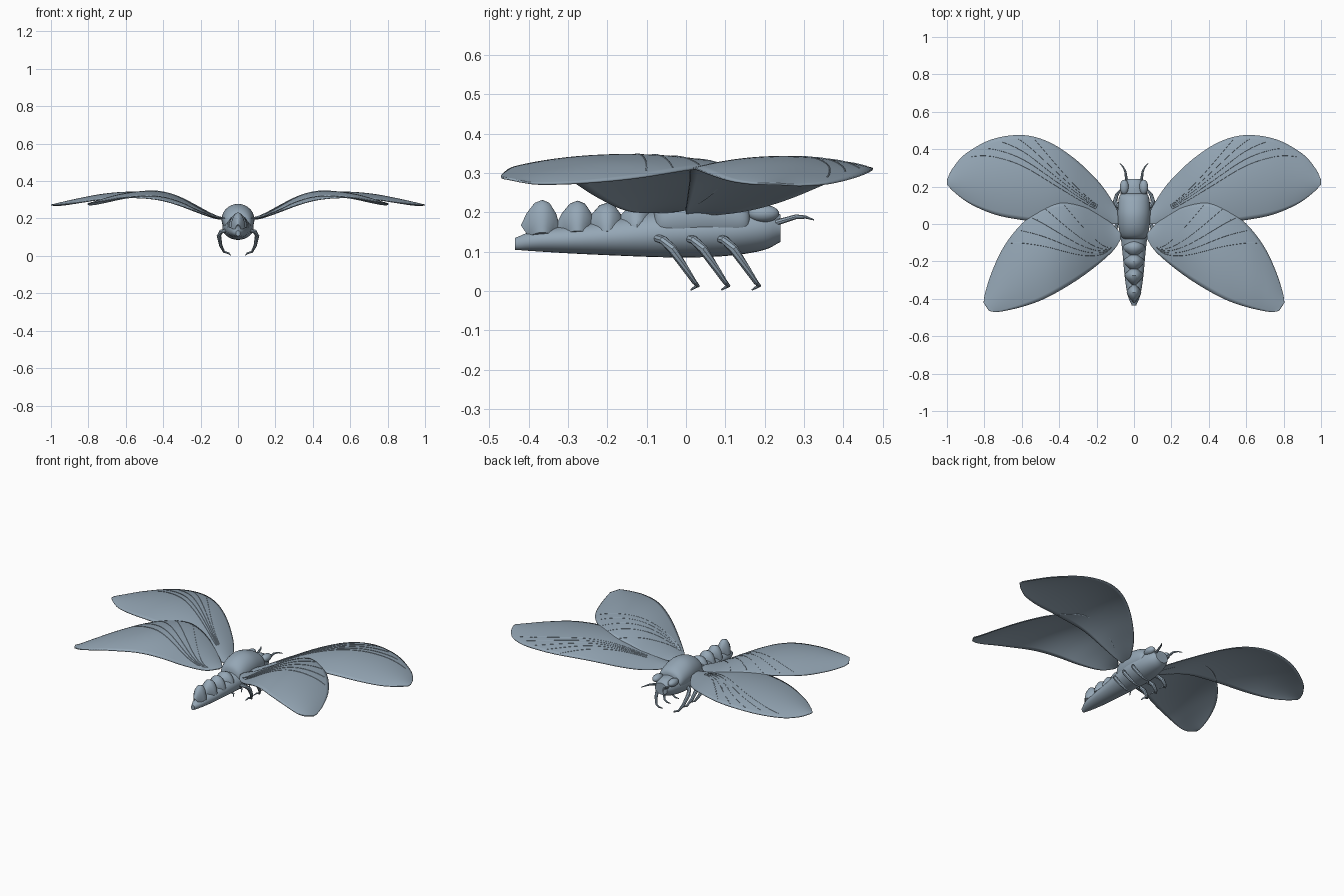
import bpy, bmesh, math
from mathutils import Vector

if "Cube" in bpy.data.objects:
    bpy.data.objects.remove(bpy.data.objects["Cube"])

slate = bpy.data.materials.new("slate_blue")
slate.diffuse_color = (0.30, 0.385, 0.465, 1)
slate.use_nodes = True
slate.node_tree.nodes["Principled BSDF"].inputs["Base Color"].default_value = slate.diffuse_color


def finish(name, bm, mirror=False, thick=0, angle=40):
    bmesh.ops.recalc_face_normals(bm, faces=bm.faces[:])
    me = bpy.data.meshes.new(name)
    bm.to_mesh(me)
    bm.free()
    me.materials.append(slate)
    ob = bpy.data.objects.new(name, me)
    bpy.context.collection.objects.link(ob)
    bpy.ops.object.select_all(action='DESELECT')
    ob.select_set(True)
    bpy.context.view_layer.objects.active = ob
    bpy.ops.object.shade_smooth_by_angle(angle=math.radians(angle))
    if thick:
        m = ob.modifiers.new("Thickness", 'SOLIDIFY')
        m.thickness, m.offset = thick, 0
    if mirror:
        m = ob.modifiers.new("Mirror", 'MIRROR')
        m.use_clip = False
        m.use_mirror_merge = False
    return ob


def spline(pts, t):
    """Smooth curve through the points, t from 0 to 1."""
    pts = [Vector(p) for p in pts]
    n = len(pts) - 1
    i = min(int(t * n), n - 1)
    u = t * n - i
    p1, p2 = pts[i], pts[i + 1]
    p0 = pts[i - 1] if i else 2 * p1 - p2
    p3 = pts[i + 2] if i + 2 <= n else 2 * p2 - p1
    return 0.5 * (2 * p1 + (p2 - p0) * u + (2 * p0 - 5 * p1 + 4 * p2 - p3) * u * u
                  + (3 * p1 - p0 - 3 * p2 + p3) * u ** 3)


def bridge(bm, rings, closed=True, caps=True):
    for a, b in zip(rings, rings[1:]):
        n = len(a)
        for i in range(n if closed else n - 1):
            j = (i + 1) % n
            bm.faces.new((a[i], a[j], b[j], b[i]))
    if caps:
        bm.faces.new(rings[0][::-1])
        bm.faces.new(rings[-1])


def loft(name, sections, steps=30, sides=28):
    """Oval hull along y from (y, bottom, top, half width)."""
    bm = bmesh.new()
    rings = []
    for k in range(steps + 1):
        y, lo, hi, rx = spline([s for s in (Vector(q) for q in sections)], k / steps)
        rings.append([bm.verts.new((rx * math.cos(a), y, (lo + hi) / 2 + (hi - lo) / 2 * math.sin(a)))
                      for a in (2 * math.pi * i / sides for i in range(sides))])
    bridge(bm, rings)
    return finish(name, bm)


def tube(bm, pts, radii, sides=8):
    pts = [Vector(p) for p in pts]
    rings = []
    for i, p in enumerate(pts):
        d = (pts[min(i + 1, len(pts) - 1)] - pts[max(i - 1, 0)]).normalized()
        u = d.orthogonal().normalized() if abs(d.z) > 0.99 else d.cross(Vector((0, 0, 1))).normalized()
        v = d.cross(u)
        rings.append([bm.verts.new(p + radii[i] * (u * math.cos(a) + v * math.sin(a)))
                      for a in (2 * math.pi * k / sides for k in range(sides))])
    bridge(bm, rings)


# Body: abdomen with head, and raised thorax
loft("body", [(-0.435, 0.105, 0.135, 0.012), (-0.38, 0.101, 0.155, 0.034), (-0.28, 0.095, 0.168, 0.050),
              (-0.17, 0.09, 0.185, 0.060), (-0.06, 0.086, 0.205, 0.072), (0.04, 0.086, 0.215, 0.083),
              (0.13, 0.092, 0.213, 0.078), (0.20, 0.105, 0.21, 0.062), (0.24, 0.125, 0.195, 0.042)])
loft("thorax", [(-0.085, 0.15, 0.185, 0.03), (-0.07, 0.12, 0.235, 0.066), (-0.02, 0.11, 0.268, 0.082),
                (0.05, 0.11, 0.278, 0.088), (0.12, 0.115, 0.258, 0.084), (0.155, 0.125, 0.235, 0.074),
                (0.165, 0.15, 0.205, 0.05)])

# Hooked scales along the back of the abdomen: crescents swept over the top
CRESCENT = [(0.045, 0.03), (0.035, 0.065), (0.018, 0.092), (0.0, 0.1), (-0.02, 0.092), (-0.04, 0.066),
            (-0.055, 0.035), (-0.035, 0.05), (-0.018, 0.055), (0.0, 0.045), (0.008, 0.03)]
for n, (yc, z0, s, w) in enumerate([(-0.365, 0.132, 1.0, 0.40), (-0.275, 0.137, 0.93, 0.54),
                                    (-0.20, 0.137, 0.88, 0.64), (-0.125, 0.14, 0.82, 0.76)]):
    bm = bmesh.new()
    rings = []
    for k in range(17):
        a = math.radians(-80 + 10 * k)
        rings.append([bm.verts.new((w * r * s * math.sin(a), yc + y * (0.55 + 0.45 * math.cos(a)),
                                    z0 + r * s * math.cos(a))) for y, r in CRESCENT])
    bridge(bm, rings)
    finish(f"back_scale_{n + 1}", bm)

# Eyes
bm = bmesh.new()
bmesh.ops.create_uvsphere(bm, u_segments=20, v_segments=12, radius=1)
for v in bm.verts:
    v.co = Vector((0.052 + 0.024 * v.co.x, 0.197 + 0.04 * v.co.y, 0.197 + 0.022 * v.co.z))
finish("eye", bm, mirror=True)

# Antennae
bm = bmesh.new()
path = [(0.035, 0.215, 0.17), (0.042, 0.25, 0.18), (0.046, 0.28, 0.189), (0.058, 0.305, 0.188), (0.076, 0.325, 0.181)]
tube(bm, path, [0.008, 0.007, 0.006, 0.004, 0.0015])
finish("antenna", bm, mirror=True)

# Three pairs of legs
for n in range(3):
    o = Vector((0, 0.078 * n, 0))
    path = [(0.06, -0.075, 0.135), (0.09, -0.058, 0.13), (0.102, -0.035, 0.107), (0.092, 0.0, 0.055),
            (0.075, 0.022, 0.022), (0.05, 0.03, 0.014), (0.04, 0.012, 0.003)]
    bm = bmesh.new()
    tube(bm, [Vector(p) + o for p in path], [0.01, 0.011, 0.012, 0.009, 0.006, 0.005, 0.002])
    finish(f"leg_{n + 1}", bm, mirror=True)


# Wings: arched sheets between a leading and a trailing edge
def wing(name, lead, trail, arch, camber, veins, lift=0.0):
    def height(x):
        for (x0, z0), (x1, z1) in zip(CURVES[name], CURVES[name][1:]):
            if x <= x1:
                return z0 + (z1 - z0) * (x - x0) / (x1 - x0)
        return CURVES[name][-1][1]

    def point(t, s):
        p = spline(lead, t).lerp(spline(trail, t), s)
        drop = camber * (2 * s - 1) ** 2 * math.sin(math.pi * min(max(t, 0), 1))
        return Vector((p.x, p.y, height(p.x) - drop + lift))

    CURVES[name] = [tuple(spline(arch, k / 60)) for k in range(61)]
    bm = bmesh.new()
    rows = [[bm.verts.new(point(i / 48, j / 20)) for j in range(21)] for i in range(49)]
    bridge(bm, rows, closed=False, caps=False)
    finish(name, bm, mirror=True, thick=0.005)

    # Raised veins fanning out over the upper face
    bm = bmesh.new()
    for (t0, s0), (t1, s1) in veins:
        pts = []
        for k in range(25):
            u = k / 24
            p = point(t0 + (t1 - t0) * u, s0 + (s1 - s0) * u ** 1.5)
            pts.append(p + Vector((0, 0, 0.002)))
        tube(bm, pts, [0.0025] * 25, sides=5)
    finish(name + "_veins", bm, mirror=True)


CURVES = {}
wing("forewing",
     [(0.07, 0.03), (0.11, 0.11), (0.19, 0.225), (0.32, 0.35), (0.46, 0.44), (0.6, 0.475),
      (0.76, 0.452), (0.90, 0.375), (0.97, 0.295), (1.0, 0.235)],
     [(0.07, 0.0), (0.14, 0.0), (0.24, 0.005), (0.36, 0.01), (0.48, 0.01), (0.6, 0.022),
      (0.74, 0.05), (0.87, 0.105), (0.95, 0.162), (1.0, 0.21)],
     [(0.05, 0.19), (0.12, 0.212), (0.22, 0.255), (0.34, 0.305), (0.45, 0.333), (0.58, 0.341),
      (0.72, 0.33), (0.86, 0.304), (1.0, 0.272)],
     0.03,
     [((0.2, 0.5), (0.50, 0.03)), ((0.2, 0.52), (0.57, 0.04)), ((0.2, 0.55), (0.63, 0.06)),
      ((0.2, 0.58), (0.69, 0.09)), ((0.2, 0.62), (0.76, 0.10))])
wing("hindwing",
     [(0.07, -0.05), (0.13, 0.01), (0.24, 0.08), (0.38, 0.112), (0.50, 0.08), (0.61, -0.01),
      (0.70, -0.13), (0.76, -0.26), (0.795, -0.37), (0.804, -0.42)],
     [(0.07, -0.08), (0.11, -0.14), (0.18, -0.205), (0.27, -0.275), (0.37, -0.34), (0.48, -0.40),
      (0.58, -0.437), (0.67, -0.46), (0.735, -0.47), (0.775, -0.465)],
     [(0.05, 0.19), (0.12, 0.21), (0.21, 0.255), (0.3, 0.302), (0.39, 0.332), (0.48, 0.34),
      (0.6, 0.328), (0.7, 0.304), (0.805, 0.272)],
     0.026,
     [((0.12, 0.85), (0.33, 0.02)), ((0.13, 0.86), (0.42, 0.03)), ((0.14, 0.87), (0.49, 0.04)),
      ((0.15, 0.88), (0.56, 0.05)), ((0.16, 0.9), (0.62, 0.07))], lift=0.006)
